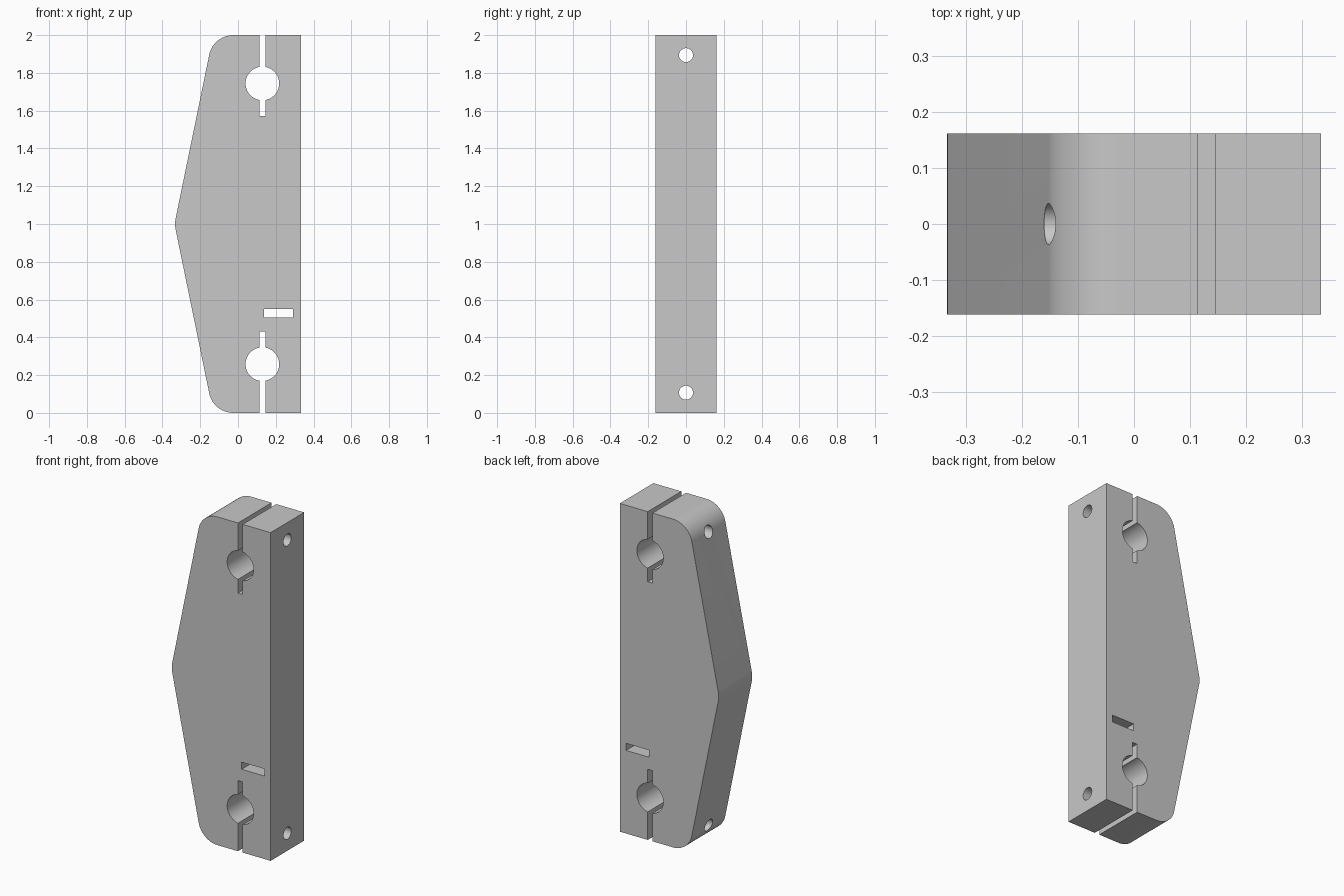
import bpy
import bmesh
import math
from mathutils import Vector, Matrix

old = bpy.data.objects.get("Cube")
if old:
    bpy.data.objects.remove(old, do_unlink=True)

HALF_DEPTH = 0.1615
HALF_WIDTH = 0.333
BORE_X = 0.129

grey = bpy.data.materials.new("plain grey")
grey.use_nodes = True
colour = (0.58, 0.58, 0.58, 1)
grey.diffuse_color = colour
grey.node_tree.nodes["Principled BSDF"].inputs["Base Color"].default_value = colour


def new_object(name, bm):
    bmesh.ops.recalc_face_normals(bm, faces=bm.faces)
    mesh = bpy.data.meshes.new(name)
    bm.to_mesh(mesh)
    bm.free()
    mesh.materials.append(grey)
    obj = bpy.data.objects.new(name, mesh)
    bpy.context.collection.objects.link(obj)
    return obj


def fillet(prev, corner, nxt, radius, steps):
    """Points of a rounded corner, tangent to both edges."""
    if radius == 0:
        return [corner]
    a, b = (prev - corner).normalized(), (nxt - corner).normalized()
    half = math.acos(a.dot(b)) / 2
    centre = corner + (a + b).normalized() * radius / math.sin(half)
    start = corner + a * radius / math.tan(half) - centre
    end = corner + b * radius / math.tan(half) - centre
    return [centre + start.lerp(end, i / steps).normalized() * radius
            for i in range(steps + 1)]


def prism(name, points):
    bm = bmesh.new()
    face = bm.faces.new([bm.verts.new((p.x, -HALF_DEPTH, p.y)) for p in points])
    top = bmesh.ops.extrude_face_region(bm, geom=[face])["geom"]
    verts = [v for v in top if isinstance(v, bmesh.types.BMVert)]
    bmesh.ops.translate(bm, verts=verts, vec=(0, 2 * HALF_DEPTH, 0))
    return new_object(name, bm)


def box(name, x0, x1, z0, z1):
    bm = bmesh.new()
    bmesh.ops.create_cube(bm, size=1)
    bmesh.ops.scale(bm, verts=bm.verts, vec=(x1 - x0, 1, z1 - z0))
    bmesh.ops.translate(bm, verts=bm.verts, vec=((x0 + x1) / 2, 0, (z0 + z1) / 2))
    return new_object(name, bm)


def rod(name, radius, axis, x, z, segments):
    bm = bmesh.new()
    turn = Matrix.Rotation(math.pi / 2, 4, axis)
    bmesh.ops.create_cone(bm, cap_ends=True, segments=segments, radius1=radius,
                          radius2=radius, depth=2,
                          matrix=Matrix.Translation((x, 0, z)) @ turn)
    return new_object(name, bm)


# Plate outline: straight on one side, pointed on the other, rounded corners
corners = [((HALF_WIDTH, 0), 0), ((HALF_WIDTH, 2), 0), ((-0.131, 2), 0.13),
           ((-0.3363, 1), 0.15), ((-0.131, 0), 0.13)]
outline = []
for i, (point, radius) in enumerate(corners):
    before, after = corners[i - 1][0], corners[(i + 1) % len(corners)][0]
    outline += fillet(Vector(before), Vector(point), Vector(after), radius, 16)
plate = prism("clamp_plate", outline)

# Window slot, then clamp bores, split slots and bolt holes at both ends
cutters = [box("window_cutter", 0.138, 0.291, 0.506, 0.549)]
for end, bore_z, bolt_z, slot in (("upper", 1.744, 1.894, (1.573, 2.1)),
                                  ("lower", 0.258, 0.107, (-0.1, 0.43))):
    cutters += [rod(end + "_bore_cutter", 0.089, "X", BORE_X, bore_z, 64),
                box(end + "_split_cutter", BORE_X - 0.016, BORE_X + 0.016, *slot),
                rod(end + "_bolt_cutter", 0.037, "Y", 0, bolt_z, 40)]

for cutter in cutters:
    cutter.hide_render = True
    cut = plate.modifiers.new(cutter.name, "BOOLEAN")
    cut.operation = "DIFFERENCE"
    cut.solver = "EXACT"
    cut.object = cutter

# Bake the cuts and drop the cutters
bpy.context.view_layer.update()
depsgraph = bpy.context.evaluated_depsgraph_get()
result = bpy.data.meshes.new_from_object(plate.evaluated_get(depsgraph))
plate.modifiers.clear()
plate.data = result
for cutter in cutters:
    bpy.data.objects.remove(cutter, do_unlink=True)
result.materials.clear()
result.materials.append(grey)
for face in result.polygons:
    face.material_index = 0

bpy.ops.object.select_all(action="DESELECT")
plate.select_set(True)
bpy.context.view_layer.objects.active = plate
bpy.ops.object.shade_smooth_by_angle(angle=math.radians(30))
